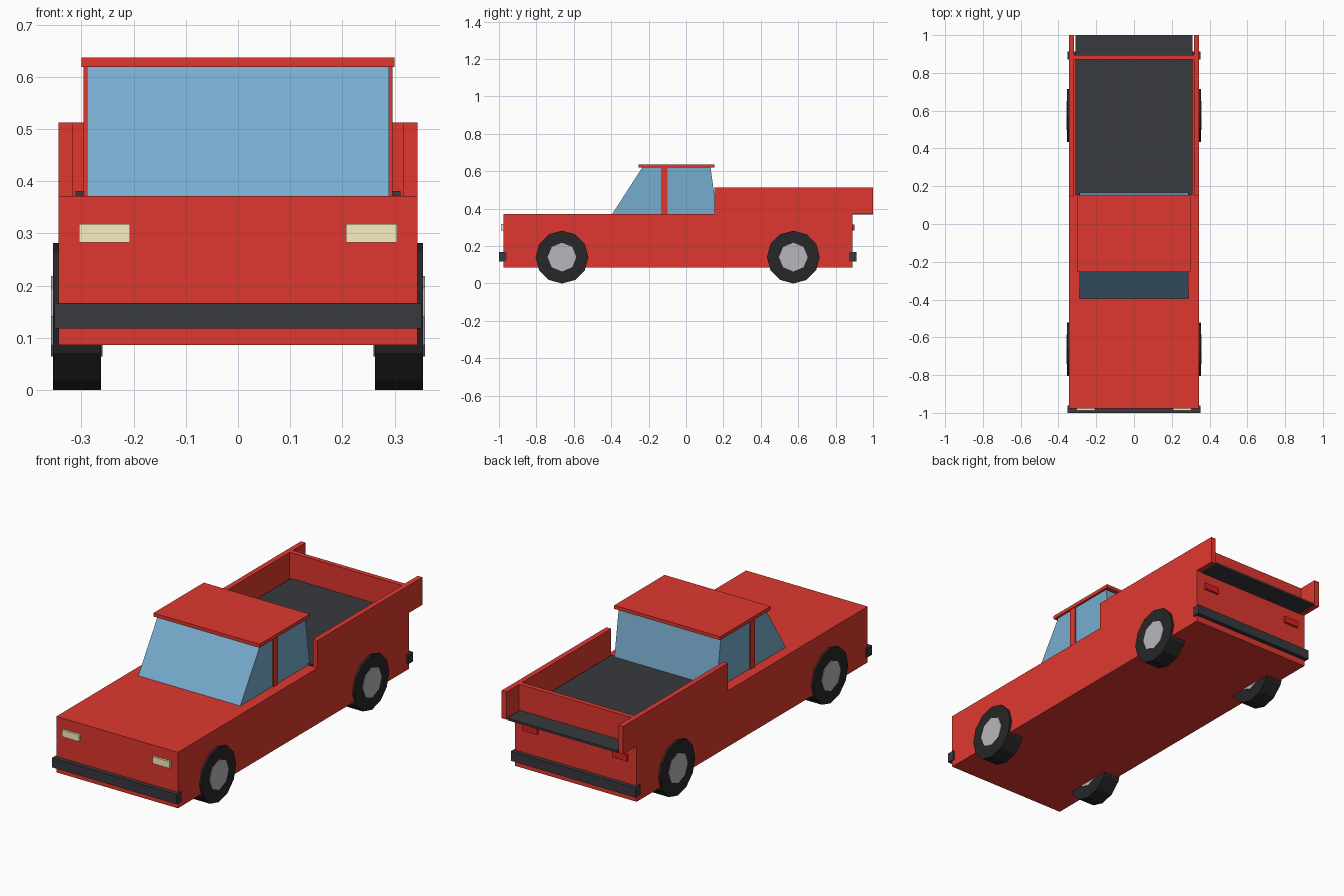
import bpy, bmesh
from math import pi
from mathutils import Matrix

if "Cube" in bpy.data.objects:
    bpy.data.objects.remove(bpy.data.objects["Cube"])


def material(name, r, g, b):
    m = bpy.data.materials.new(name)
    m.diffuse_color = (r, g, b, 1)
    m.use_nodes = True
    m.node_tree.nodes["Principled BSDF"].inputs["Base Color"].default_value = m.diffuse_color
    return m


RED = material("red_paint", 0.74, 0.039, 0.028)
DARK = material("dark_trim", 0.04, 0.041, 0.049)
GLASS = material("glass", 0.19, 0.42, 0.63)
TYRE = material("tyre_rubber", 0.02, 0.02, 0.02)
RIM = material("rim_metal", 0.47, 0.47, 0.51)
LAMP = material("headlight_cream", 0.95, 0.86, 0.52)
TAIL = material("taillight_red", 0.70, 0.015, 0.015)


def finish(name, bm, mat):
    bmesh.ops.recalc_face_normals(bm, faces=bm.faces)
    me = bpy.data.meshes.new(name)
    bm.to_mesh(me)
    bm.free()
    me.materials.append(mat)
    ob = bpy.data.objects.new(name, me)
    bpy.context.collection.objects.link(ob)
    return ob


def extrude_profile(name, profile, x0, x1, mat):
    """Side profile of (y, z) points extruded along x."""
    bm = bmesh.new()
    face = bm.faces.new([bm.verts.new((x0, y, z)) for y, z in profile])
    ext = bmesh.ops.extrude_face_region(bm, geom=[face])
    verts = [v for v in ext["geom"] if isinstance(v, bmesh.types.BMVert)]
    bmesh.ops.translate(bm, verts=verts, vec=(x1 - x0, 0, 0))
    return finish(name, bm, mat)


def box(name, x, y, z, mat):
    profile = [(y[0], z[0]), (y[1], z[0]), (y[1], z[1]), (y[0], z[1])]
    return extrude_profile(name, profile, x[0], x[1], mat)


def pair(name, x, y, z, mat):
    """The same box on both sides of the truck."""
    box(name + "_right", x, y, z, mat)
    box(name + "_left", (-x[1], -x[0]), y, z, mat)


def disc(name, sides, radius, x0, x1, y, z, mat):
    bm = bmesh.new()
    place = Matrix.Translation(((x0 + x1) / 2, y, z)) @ Matrix.Rotation(pi / 2, 4, 'Y')
    bmesh.ops.create_cone(bm, cap_ends=True, segments=sides, radius1=radius,
                          radius2=radius, depth=abs(x1 - x0), matrix=place)
    return finish(name, bm, mat)


# Lower body and bumpers
box("body", (-0.344, 0.344), (-0.977, 0.89), (0.086, 0.372), RED)
box("front_bumper", (-0.352, 0.352), (-1.0, -0.96), (0.118, 0.167), DARK)
box("rear_bumper", (-0.352, 0.352), (0.872, 0.912), (0.118, 0.167), DARK)

# Cab glass block, door pillars and roof
extrude_profile("cab_glass", [(-0.394, 0.372), (0.167, 0.372), (0.131, 0.62), (-0.234, 0.62)],
                -0.289, 0.289, GLASS)
pair("door_pillar", (0.28, 0.296), (-0.134, -0.099), (0.372, 0.62), RED)
box("roof", (-0.3, 0.3), (-0.255, 0.152), (0.619, 0.637), RED)

# Cargo bed: floor overhangs the tail, walls run past the tailgate
box("bed_floor", (-0.311, 0.311), (0.153, 1.0), (0.37, 0.381), DARK)
pair("bed_wall", (0.317, 0.344), (0.152, 1.0), (0.372, 0.513), RED)
box("tailgate", (-0.317, 0.317), (0.871, 0.896), (0.372, 0.513), RED)

# Lights
pair("headlight", (0.207, 0.305), (-0.988, -0.97), (0.283, 0.318), LAMP)
pair("taillight", (0.213, 0.296), (0.88, 0.901), (0.283, 0.316), TAIL)

# Wheels
for end, y in (("front", -0.663), ("rear", 0.574)):
    for side, s in (("right", 1), ("left", -1)):
        disc(f"{end}_{side}_tyre", 12, 0.141, s * 0.263, s * 0.355, y, 0.141, TYRE)
        disc(f"{end}_{side}_rim", 8, 0.077, s * 0.260, s * 0.358, y, 0.141, RIM)
